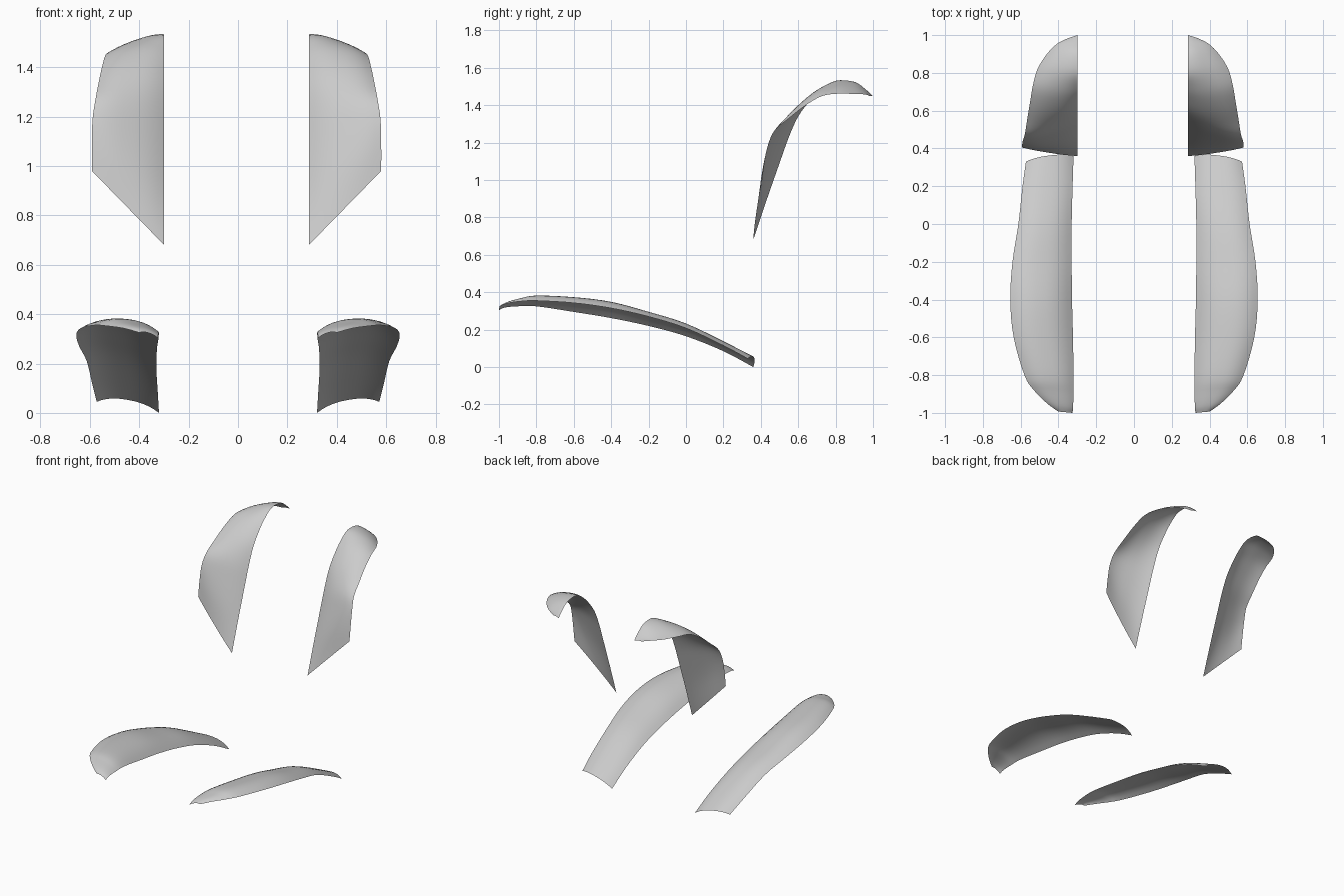
import bpy, bmesh
from mathutils import Vector

# Each row: inner edge xyz, outer edge xyz, bulge of the middle (y, z)
SEAT = [
    (.325, -1.0, .303, .40, -.993, .325, 0, .010),
    (.323, -.97, .318, .46, -.95, .342, 0, .015),
    (.32, -.90, .325, .53, -.88, .352, 0, .026),
    (.32, -.80, .325, .58, -.80, .355, 0, .040),
    (.323, -.60, .295, .637, -.60, .343, 0, .050),
    (.328, -.40, .262, .655, -.40, .315, 0, .055),
    (.33, -.20, .220, .643, -.20, .270, 0, .045),
    (.33, .00, .165, .612, .00, .208, 0, .042),
    (.325, .20, .085, .59, .20, .115, 0, .035),
    (.32, .36, .0, .572, .33, .045, .018, .030),
]
BACK = [
    (.293, .36, .68, .586, .405, .98, -.006, 0),
    (.293, .43, .89, .586, .42, 1.09, -.018, .008),
    (.293, .50, 1.09, .583, .44, 1.19, -.020, .010),
    (.293, .55, 1.23, .572, .475, 1.265, -.020, .012),
    (.293, .60, 1.34, .56, .55, 1.33, -.018, .018),
    (.293, .66, 1.42, .545, .64, 1.40, -.014, .022),
    (.293, .72, 1.48, .53, .73, 1.45, -.008, .022),
    (.293, .80, 1.53, .505, .82, 1.462, 0, .018),
    (.293, .90, 1.525, .455, .90, 1.46, 0, .014),
    (.293, .96, 1.485, .40, .955, 1.458, 0, .008),
    (.293, 1.0, 1.447, .34, .985, 1.448, 0, .003),
]


def smooth_rows(rows, steps=4):
    """Catmull-Rom interpolation between the rows."""
    out = []
    last = len(rows) - 1
    for i in range(last):
        quad = zip(rows[max(i - 1, 0)], rows[i], rows[i + 1], rows[min(i + 2, last)])
        quad = list(quad)
        for k in range(steps):
            t = k / steps
            out.append([b + .5 * t * (c - a + t * (2*a - 5*b + 4*c - d + t * (3*(b - c) + d - a)))
                        for a, b, c, d in quad])
    out.append(list(rows[-1]))
    return out


def panel(name, rows, flip=False, shift=0.0, across=12):
    """Loft one curved panel and mirror it to the other side."""
    bm = bmesh.new()
    grid = []
    for r in smooth_rows(rows):
        inner, outer, bulge = Vector(r[:3]), Vector(r[3:6]), Vector((0, r[6], r[7]))
        line = []
        for j in range(across + 1):
            s = j / across
            p = inner.lerp(outer, s) + bulge * (1 - abs(2 * s - 1) ** 2.5)
            line.append(bm.verts.new(p))
        grid.append(line)
    for a, b in zip(grid, grid[1:]):
        for j in range(across):
            f = [a[j], a[j + 1], b[j + 1], b[j]]
            bm.faces.new(f[::-1] if flip else f).smooth = True
    mesh = bpy.data.meshes.new(name)
    bm.to_mesh(mesh)
    bm.free()
    ob = bpy.data.objects.new(name, mesh)
    bpy.context.collection.objects.link(ob)
    ob.location.x = shift
    ob.modifiers.new("Mirror", 'MIRROR')
    return ob


# Seat side panels, normals up
panel("seat_side_panels", SEAT)
# Backrest side panels, normals to the front
panel("backrest_side_panels", BACK, shift=-.006)
